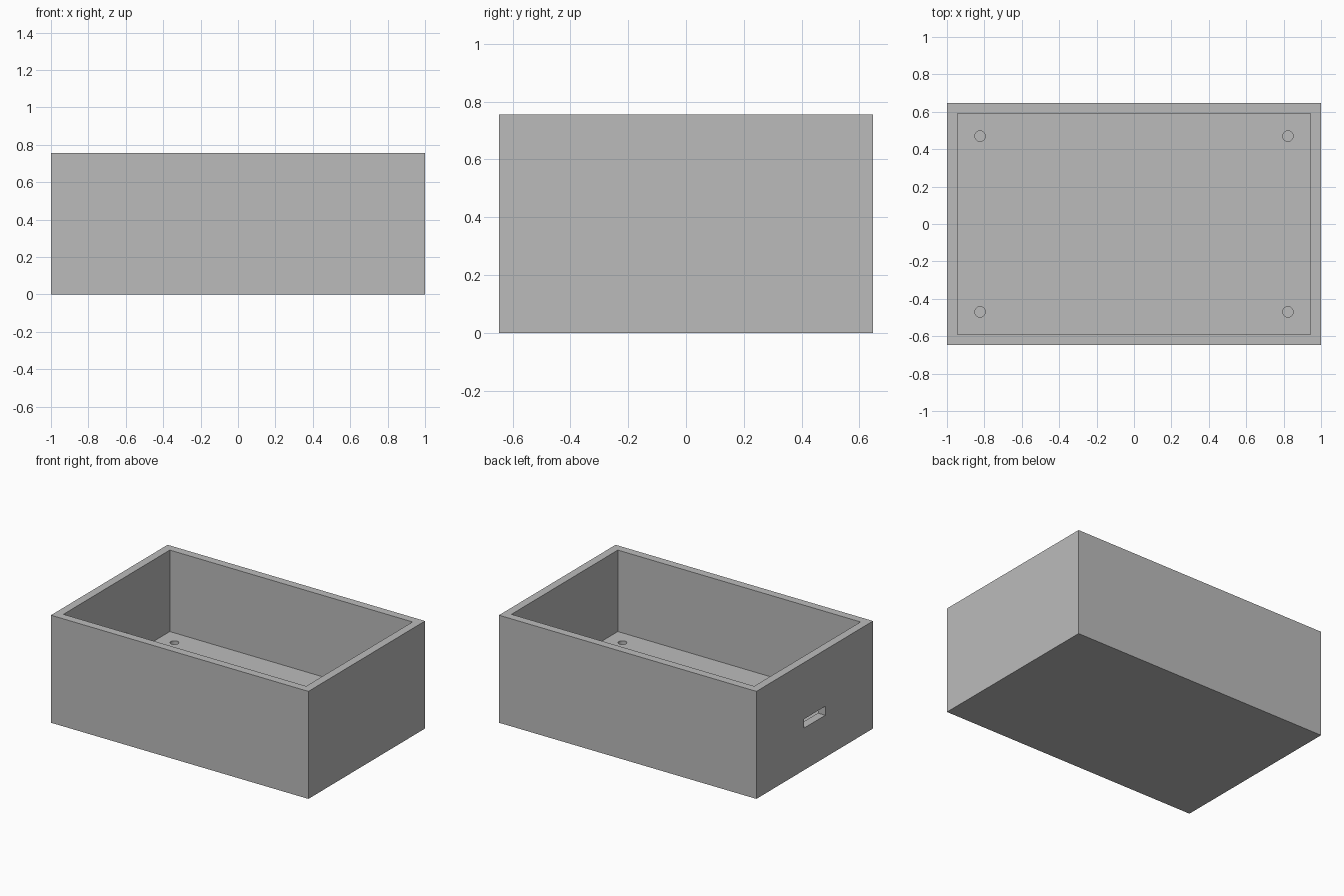
import bpy

if "Cube" in bpy.data.objects:
    bpy.data.objects.remove(bpy.data.objects["Cube"], do_unlink=True)

# Overall sizes
LENGTH, WIDTH, HEIGHT = 2.0, 1.294, 0.755
WALL, FLOOR = 0.057, 0.183
HOLE_RADIUS, HOLE_DEPTH, HOLE_INSET = 0.028, 0.06, 0.177

grey = bpy.data.materials.new("plain grey")
grey.use_nodes = True
colour = (0.5, 0.5, 0.5, 1)
grey.diffuse_color = colour
grey.node_tree.nodes["Principled BSDF"].inputs["Base Color"].default_value = colour


def box(name, centre, size):
    bpy.ops.mesh.primitive_cube_add(size=1, location=centre)
    obj = bpy.context.object
    obj.name = name
    obj.scale = size
    bpy.ops.object.transform_apply(location=True, rotation=False, scale=True)
    obj.data.materials.append(grey)
    return obj


def cut(target, cutter):
    """Subtract the cutter from the target, then discard the cutter."""
    cutter.hide_render = True
    mod = target.modifiers.new("cut", "BOOLEAN")
    mod.operation = "DIFFERENCE"
    mod.solver = "EXACT"
    mod.object = cutter
    bpy.ops.object.select_all(action="DESELECT")
    bpy.context.view_layer.objects.active = target
    target.select_set(True)
    bpy.ops.object.modifier_apply(modifier=mod.name)
    bpy.data.objects.remove(cutter, do_unlink=True)


# Outer block
bin_body = box("open_box", (0, 0, HEIGHT / 2), (LENGTH, WIDTH, HEIGHT))

# Inner cavity, open at the top
cavity_height = HEIGHT - FLOOR + 0.1
cut(bin_body, box("cavity_cutter", (0, 0, FLOOR + cavity_height / 2),
                  (LENGTH - 2 * WALL, WIDTH - 2 * WALL, cavity_height)))

# Slot through one end wall
cut(bin_body, box("slot_cutter", (-LENGTH / 2 + WALL / 2, 0, 0.327),
                  (WALL * 2, 0.234, 0.063)))

# Round blind holes in the floor corners
for sx in (-1, 1):
    for sy in (-1, 1):
        bpy.ops.mesh.primitive_cylinder_add(
            vertices=32, radius=HOLE_RADIUS, depth=2 * HOLE_DEPTH,
            location=(sx * (LENGTH / 2 - HOLE_INSET),
                      sy * (WIDTH / 2 - HOLE_INSET), FLOOR))
        hole = bpy.context.object
        hole.data.materials.append(grey)
        cut(bin_body, hole)

# Round shading in the holes, crisp box edges
bpy.ops.object.select_all(action="DESELECT")
bin_body.select_set(True)
bpy.context.view_layer.objects.active = bin_body
bpy.ops.object.shade_smooth_by_angle()
